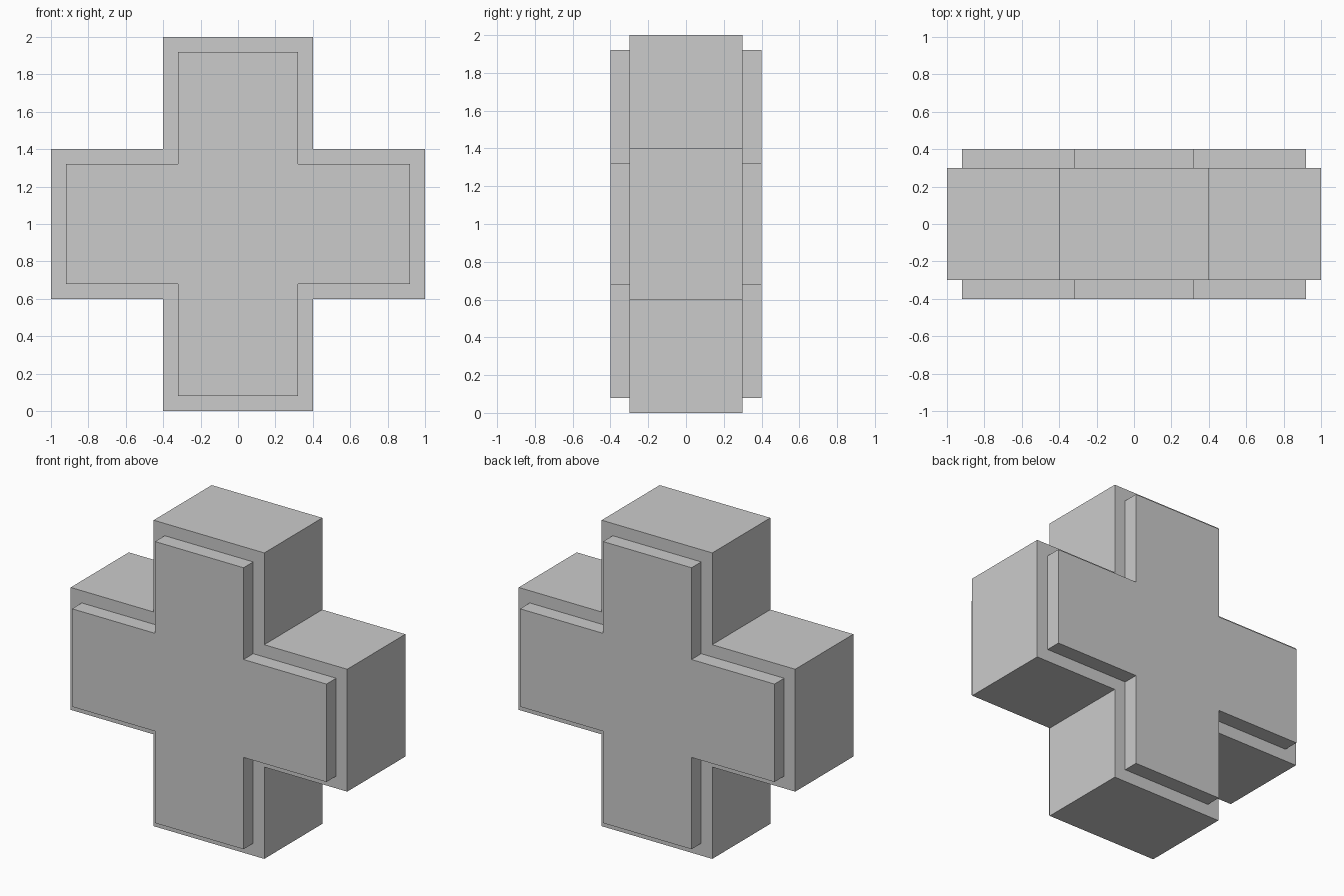
import bpy, bmesh

if "Cube" in bpy.data.objects:
    bpy.data.objects.remove(bpy.data.objects["Cube"])

HALF_ARM, REACH, CENTRE_Z = 0.4, 1.0, 1.0


def cross_outline(inset):
    """Twelve (x, z) corners of the cross, pulled inward by inset."""
    a, t = HALF_ARM - inset, REACH - inset
    pts = []
    x, z = 1, 0
    for _ in range(4):  # one arm per quarter turn
        for along, side in ((a, a), (t, -a), (t, a)):
            if along == a:
                side = -a  # inner corner before the arm
            pts.append((along * x - side * z, along * z + side * x))
        x, z = -z, x
    return pts


# Front to back: raised panel, step, thick body, step, raised panel
sections = [(-0.4, 0.08), (-0.3, 0.08), (-0.3, 0.0),
            (0.3, 0.0), (0.3, 0.08), (0.4, 0.08)]

bm = bmesh.new()
rings = [[bm.verts.new((x, y, z + CENTRE_Z)) for x, z in cross_outline(d)]
         for y, d in sections]

# Walls between neighbouring sections
for r0, r1 in zip(rings, rings[1:]):
    n = len(r0)
    for i in range(n):
        j = (i + 1) % n
        bm.faces.new((r0[i], r0[j], r1[j], r1[i]))

# Flat front and back panels
bm.faces.new(rings[0])
bm.faces.new(rings[-1][::-1])
bmesh.ops.recalc_face_normals(bm, faces=bm.faces)

mesh = bpy.data.meshes.new("cross_block")
bm.to_mesh(mesh)
bm.free()
bpy.context.collection.objects.link(bpy.data.objects.new("cross_block", mesh))
